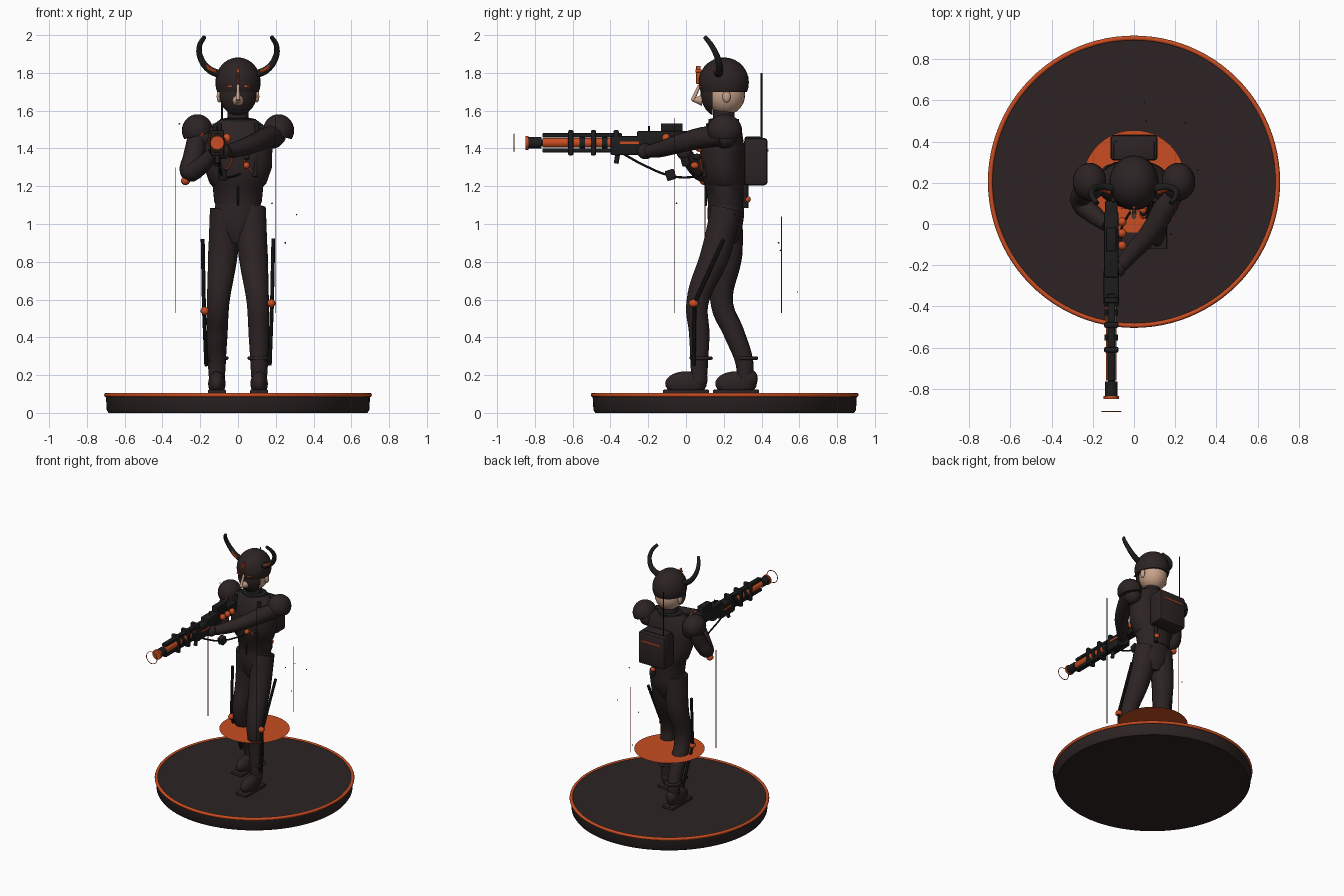
import bpy, bmesh, math, random
from mathutils import Vector, Matrix

if "Cube" in bpy.data.objects:
    bpy.data.objects.remove(bpy.data.objects["Cube"], do_unlink=True)
random.seed(4)


def material(name, rgb):
    m = bpy.data.materials.new(name)
    m.use_nodes = True
    m.diffuse_color = (*rgb, 1)
    bsdf = next(n for n in m.node_tree.nodes if n.type == 'BSDF_PRINCIPLED')
    bsdf.inputs["Base Color"].default_value = (*rgb, 1)
    return m


SUIT = material("dark brown", (0.026, 0.017, 0.017))
BLACK = material("gun black", (0.013, 0.012, 0.013))
ORANGE = material("bright orange", (0.58, 0.075, 0.016))
SKIN = material("skin", (0.58, 0.36, 0.25))


def finish(name, bm, mat, smooth=True):
    bmesh.ops.recalc_face_normals(bm, faces=bm.faces[:])
    me = bpy.data.meshes.new(name)
    bm.to_mesh(me)
    bm.free()
    me.materials.append(mat)
    ob = bpy.data.objects.new(name, me)
    bpy.context.collection.objects.link(ob)
    if smooth:
        bpy.ops.object.select_all(action='DESELECT')
        ob.select_set(True)
        bpy.context.view_layer.objects.active = ob
        bpy.ops.object.shade_smooth_by_angle(angle=math.radians(35))
    return ob


def ball(name, loc, size, mat, cuts=(), seg=28):
    """Ellipsoid; each cut (point, normal) removes the side the normal faces."""
    bm = bmesh.new()
    bmesh.ops.create_uvsphere(bm, u_segments=seg, v_segments=seg // 2, radius=1)
    bmesh.ops.transform(bm, matrix=Matrix.Translation(loc) @ Matrix.Diagonal((*size, 1)), verts=bm.verts)
    for co, no in cuts:
        geom = bm.verts[:] + bm.edges[:] + bm.faces[:]
        bmesh.ops.bisect_plane(bm, geom=geom, plane_co=co, plane_no=no, clear_outer=True)
        bmesh.ops.holes_fill(bm, edges=[e for e in bm.edges if e.is_boundary], sides=0)
    return finish(name, bm, mat)


def box(name, loc, size, mat, bevel=0.006, rot=0):
    bm = bmesh.new()
    bmesh.ops.create_cube(bm, size=1)
    m = Matrix.Translation(loc) @ Matrix.Rotation(rot, 4, 'X') @ Matrix.Diagonal((*size, 1))
    bmesh.ops.transform(bm, matrix=m, verts=bm.verts)
    if bevel:
        bmesh.ops.bevel(bm, geom=bm.edges[:], offset=bevel, segments=2, affect='EDGES', profile=0.5)
    return finish(name, bm, mat, bevel > 0)


def rod(name, a, b, r, mat, r2=None, sides=20):
    a, b = Vector(a), Vector(b)
    bm = bmesh.new()
    bmesh.ops.create_cone(bm, cap_ends=True, segments=sides, radius1=r,
                          radius2=r if r2 is None else r2, depth=(b - a).length)
    m = Matrix.Translation((a + b) / 2) @ (b - a).to_track_quat('Z', 'Y').to_matrix().to_4x4()
    bmesh.ops.transform(bm, matrix=m, verts=bm.verts)
    return finish(name, bm, mat)


def tube(name, pts, mat, res=4):
    """Smooth swept limb through (x, y, z, radius) points."""
    cu = bpy.data.curves.new(name, 'CURVE')
    cu.dimensions, cu.bevel_depth, cu.bevel_resolution = '3D', 1, res
    cu.use_fill_caps, cu.resolution_u = True, 8
    sp = cu.splines.new('BEZIER')
    sp.bezier_points.add(len(pts) - 1)
    for p, q in zip(sp.bezier_points, pts):
        p.co, p.radius = q[:3], q[3]
        p.handle_left_type = p.handle_right_type = 'AUTO'
    cu.materials.append(mat)
    ob = bpy.data.objects.new(name, cu)
    bpy.context.collection.objects.link(ob)
    bpy.ops.object.select_all(action='DESELECT')
    ob.select_set(True)
    bpy.context.view_layer.objects.active = ob
    bpy.ops.object.convert(target='MESH')
    bpy.ops.object.shade_smooth_by_angle(angle=math.radians(35))


def loft(name, rings, mat, n=32):
    """Stack of (z, y, half width, half depth) ellipses."""
    bm = bmesh.new()
    loops = [[bm.verts.new((rx * math.cos(i * math.tau / n), y + ry * math.sin(i * math.tau / n), z))
              for i in range(n)] for z, y, rx, ry in rings]
    for lo, hi in zip(loops, loops[1:]):
        for i in range(n):
            bm.faces.new((lo[i], lo[(i + 1) % n], hi[(i + 1) % n], hi[i]))
    bm.faces.new(loops[0])
    bm.faces.new(loops[-1])
    return finish(name, bm, mat)


def ring(name, loc, R, r, mat, axis='Z', seg=64):
    bpy.ops.mesh.primitive_torus_add(location=loc, major_radius=R, minor_radius=r, major_segments=seg,
                                     minor_segments=10, rotation=(math.pi / 2 if axis == 'Y' else 0, 0, 0))
    ob = bpy.context.object
    ob.name = name
    ob.data.materials.append(mat)
    bpy.ops.object.shade_smooth()


# Stand and floating disc
C = 0.205
loft("base", [(0, C, 0.685, 0.685), (0.015, C, 0.695, 0.695), (0.1, C, 0.7, 0.7)], SUIT, 96)
ring("base_rim", (0, C, 0.095), 0.697, 0.012, ORANGE, seg=96)
bm = bmesh.new()
bmesh.ops.create_circle(bm, cap_ends=True, segments=64, radius=0.25, matrix=Matrix.Translation((0, C, 0.48)))
finish("glow_disc", bm, ORANGE, False)

# Legs: s is the side, +1 for the left
legs = [(1, "left", 0.06, 0.07, 0.0, 0.58), (-1, "right", 0.19, 0.31, 0.265, 0.54)]
for s, side, ky, ay, fy, bz in legs:
    tube(side + "_leg", [(s * .065, .215, 1.08, .085), (s * .08, (.21 + ky) / 2 + .02, .84, .08),
                         (s * .105, ky, .58, .06), (s * .11, (ky + ay) / 2 + .005, .42, .056),
                         (s * .112, ay, .26, .048), (s * .112, ay, .17, .042)], SUIT)
    ring(side + "_ankle_ring", (s * .112, ay + .01, .29), 0.052, 0.01, SUIT, seg=28)
    ball(side + "_shoe", (s * .112, fy, .155), (.046, .11, .065), SUIT, [((0, 0, .118), (0, 0, -1))])
    ball(side + "_heel", (s * .112, fy + .065, .18), (.042, .05, .055), SUIT)
    box(side + "_sole", (s * .112, fy, .112), (.095, .245, .022), SUIT)
    # Outer leg strut with a knee joint
    o = s * .18
    for n, a, b in (("upper", (s * .187, .2, .92), (o, ky - .015, bz)), ("lower", (o, ky - .015, bz), (s * .168, ay - .03, .25))):
        rod(f"{side}_{n}_strut", a, b, .0105, BLACK, sides=10)
    rod(side + "_strut_clamp", (s * .1, ay - .02, .28), (s * .17, ay - .03, .28), .01, BLACK, sides=10)
    ball(side + "_knee_joint", (s * .176, ky - .02, bz), (.022, .026, .022), ORANGE)

# Body
loft("pelvis", [(.9, .205, .05, .06), (.96, .21, .115, .085), (1.04, .21, .13, .097), (1.13, .212, .115, .095)], SUIT)
loft("jacket", [(1.095, .215, .118, .098), (1.12, .215, .126, .1), (1.2, .21, .134, .108), (1.215, .205, .15, .112),
                (1.3, .195, .18, .117), (1.42, .192, .182, .115), (1.5, .195, .165, .1), (1.55, .2, .1, .075)], SUIT)
loft("collar", [(1.5, .2, .1, .085), (1.555, .2, .095, .08), (1.56, .2, .07, .06)], BLACK)
loft("neck", [(1.52, .2, .058, .058), (1.64, .2, .055, .055)], SUIT)
box("jacket_zip", (0, .104, 1.16), (.008, .012, .13), BLACK, .002)
for s in (-1, 1):
    tube("chest_cable", [(s * .045, .079, 1.4, .004), (s * .03, .076, 1.35, .004),
                         (s * .045, .079, 1.31, .004), (s * .075, .09, 1.275, .004)], ORANGE, 2)
    rod("shoulder_strap", (s * .09, .1, 1.25), (s * .1, .12, 1.53), .013, BLACK)
    ball("hip_stud", (s * .128, .25, 1.05), (.007, .008, .012), ORANGE, seg=12)
for i in range(3):
    ball("chest_cell", (.045, .07 - .012 * i, 1.4 - .045 * i), (.018, .022, .018), BLACK if i == 1 else ORANGE, seg=14)

# Shoulder pads
for s in (-1, 1):
    ball("shoulder_pad", (s * .215, .205, 1.495), (.082, .092, .086), SUIT,
         [((s * .2, 0, 1.47), (-s * .25, 0, -1))])
    ball("shoulder_joint", (s * .185, .205, 1.46), (.06, .065, .06), SUIT)
    box("shoulder_tag", (s * .2, .125, 1.475), (.03, .01, .02), ORANGE, .003)

# Arms
tube("left_arm", [(.205, .19, 1.47, .055), (.15, .08, 1.455, .057), (.08, -.04, 1.425, .05),
                  (-.01, -.14, 1.395, .042), (-.06, -.2, 1.385, .034)], SUIT)
ball("left_hand", (-.08, -.215, 1.385), (.04, .045, .042), SUIT)
tube("right_arm", [(-.21, .2, 1.47, .054), (-.235, .16, 1.36, .055), (-.255, .105, 1.275, .05),
                   (-.2, .05, 1.305, .046), (-.13, -.005, 1.375, .034)], SUIT)
ball("right_elbow", (-.278, .1, 1.228), (.024, .028, .022), ORANGE)
ball("right_hand", (-.115, -.01, 1.38), (.036, .04, .04), SUIT)

# Head
ball("head", (0, .21, 1.685), (.1, .103, .108), SKIN)
ball("helmet", (0, .2, 1.75), (.12, .133, .132), SUIT, [((0, 0, 1.7), (0, 0, -1))])
ball("face_guard", (0, .2, 1.69), (.112, .123, .132), SUIT, [((0, .14, 0), (0, 1, 0))])
rod("nose", (0, .03, 1.655), (0, .085, 1.655), .004, SKIN, .03, 12)
rod("nose_bridge", (0, .035, 1.655), (0, .072, 1.735), .011, SKIN, .008, 12)
box("crest", (0, .066, 1.79), (.008, .024, .095), ORANGE, .002)
rod("brow_lamp", (0, .05, 1.81), (0, .085, 1.81), .008, ORANGE)
for s in (-1, 1):
    box("eye_slit", (s * .047, .078, 1.73), (.034, .012, .008), ORANGE, .002)
    ball("ear", (s * .1, .215, 1.675), (.013, .022, .032), SKIN, seg=16)
    tube("horn", [(s * .09, .17, 1.79, .022), (s * .155, .178, 1.82, .019), (s * .2, .165, 1.885, .016),
                  (s * .203, .135, 1.945, .014), (s * .178, .1, 1.99, .011)], BLACK)
    tube("horn_band", [(s * .115, .152, 1.805, .009), (s * .145, .162, 1.818, .009), (s * .168, .163, 1.838, .007)], ORANGE, 2)

# Backpack
box("backpack", (0, .37, 1.33), (.23, .125, .25), SUIT, .018)
box("backpack_lid", (0, .355, 1.44), (.2, .09, .045), SUIT, .01)
box("backpack_stripe", (0, .433, 1.39), (.16, .006, .01), ORANGE, 0)
rod("antenna", (-.085, .4, 1.44), (-.085, .4, 1.8), .0045, BLACK, sides=8)
rod("canister", (.06, .315, 1.085), (.06, .315, 1.21), .015, BLACK)
ball("canister_cap", (.06, .325, 1.13), (.018, .018, .018), ORANGE, seg=16)

# Long gun
GX, GZ = -.11, 1.43


def gun(name, y0, y1, r, mat, dz=0):
    rod(name, (GX, y0, GZ + dz), (GX, y1, GZ + dz), r, mat)


gun("barrel_core", -.76, -.35, .026, ORANGE)
gun("barrel", -.84, -.3, .017, BLACK)
gun("muzzle", -.835, -.765, .031, BLACK)
gun("muzzle_tip", -.85, -.835, .037, ORANGE)
ring("muzzle_ring", (GX, -.91, GZ), .046, .0025, ORANGE, 'Y', 40)
for dz in (-.04, .04):
    box("barrel_rail", (GX, -.55, GZ + dz), (.036, .42, .022), BLACK, .004)
for y in (-.61, -.49, -.37):
    box("barrel_clamp", (GX, y, GZ), (.07, .028, .135), BLACK, .008)
for y in (-.55, -.43):
    gun("barrel_coil", y - .015, y + .015, .033, BLACK)
box("fore_body", (GX, -.31, GZ - .015), (.075, .18, .1), BLACK, .01)
box("receiver", (GX, -.1, GZ + .02), (.07, .32, .085), BLACK, .01)
box("stock", (GX, .065, GZ + .025), (.06, .1, .075), BLACK, .01)
box("gun_sight", (GX, -.075, 1.508), (.05, .115, .05), BLACK, .005)
rod("sight_post", (GX, -.195, 1.46), (GX, -.195, 1.52), .005, BLACK, sides=8)
box("gun_grip", (GX, -.01, 1.36), (.035, .045, .11), BLACK, .008, .25)
rod("front_grip", (GX, -.37, 1.32), (GX, -.36, 1.38), .013, BLACK)
for y in (0.01, -.045, -.105):
    ball("power_cell", (-.058, y, 1.455), (.022, .022, .024), ORANGE, seg=16)
for s in (-1, 1):
    box("fore_glow", (GX + s * .038, -.3, 1.43), (.006, .1, .012), ORANGE, 0)
tube("power_cable", [(GX, -.33, 1.37, .006), (-.1, -.22, 1.31, .006), (-.08, -.08, 1.255, .006),
                     (-.03, .04, 1.25, .006), (.02, .1, 1.27, .006)], BLACK, 2)
box("cable_box", (-.08, -.082, 1.26), (.045, .05, .055), BLACK, .006, .3)

# Floating threads and sparks
for x, y, top, m in ((.2, -.06, 1.56, BLACK), (.13, .505, 1.04, ORANGE), (-.33, .1, 1.3, ORANGE)):
    rod("thread", (x, y, .53), (x, y, top), .002, m, sides=6)
sparks = [(.18, -.05, 1.11), (.31, .26, 1.05), (.25, .49, .9), (.06, .5, .86), (.05, .59, .64), (-.31, .22, 1.53)]
for p in sparks:
    k = random.uniform(.004, .006)
    ball("spark", p, (k, k, k), ORANGE if p[0] < 0 else SUIT, seg=8)
